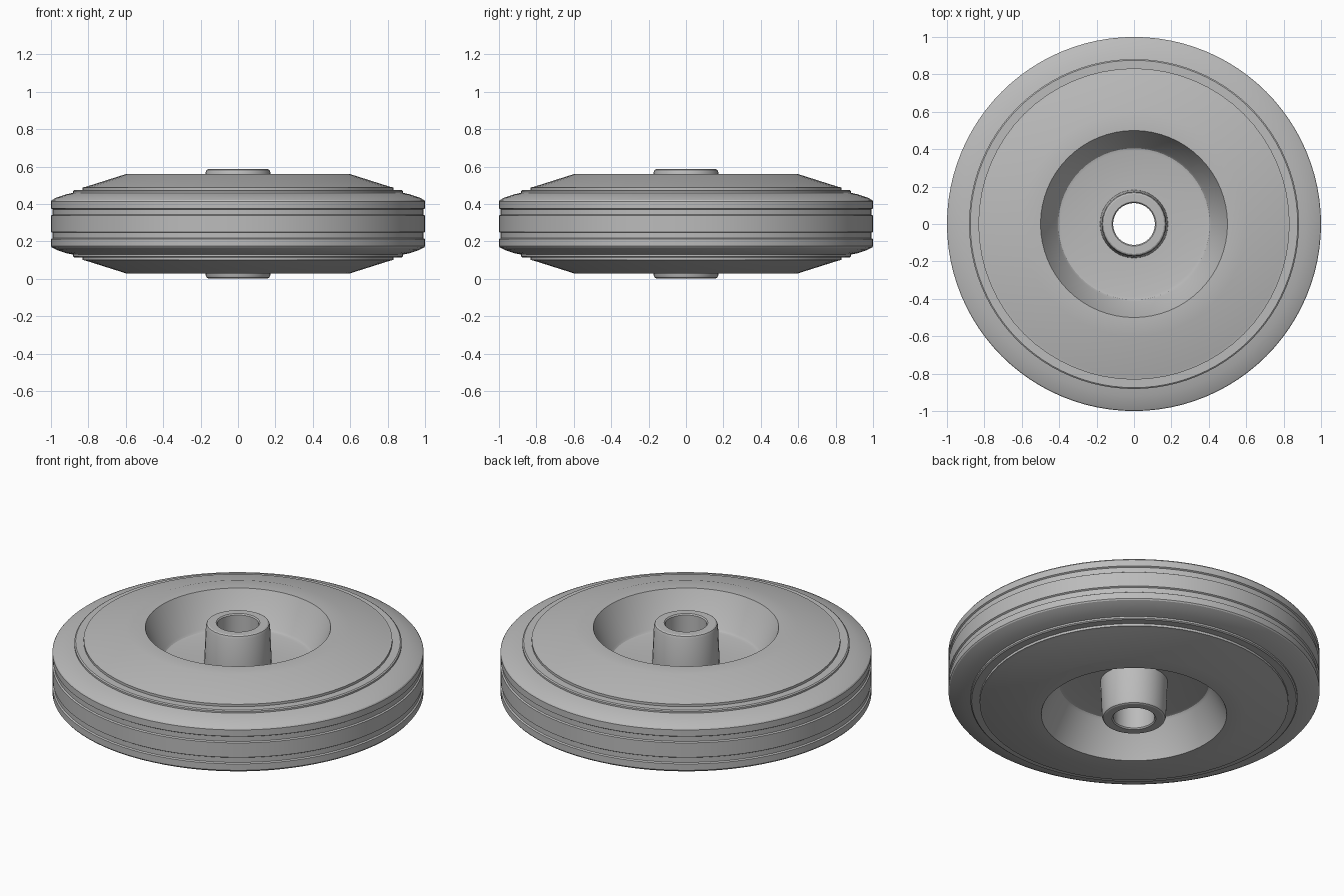
import bpy
import bmesh
import math

MID = 0.295  # height of the wheel's plane of symmetry

cube = bpy.data.objects.get("Cube")
if cube:
    bpy.data.objects.remove(cube, do_unlink=True)

grey = bpy.data.materials.new("mid grey")
grey.use_nodes = True
colour = (0.5, 0.5, 0.5, 1)
grey.diffuse_color = colour
grey.node_tree.nodes["Principled BSDF"].inputs["Base Color"].default_value = colour


def revolve(name, half, segments):
    """Mirror an upper half profile (radius, height) and spin it into a ring."""
    profile = half + [(r, 2 * MID - z) for r, z in reversed(half)]
    bm = bmesh.new()
    rings = []
    for i in range(segments):
        a = math.tau * i / segments
        rings.append([bm.verts.new((r * math.cos(a), r * math.sin(a), z))
                      for r, z in profile])
    n = len(profile)
    for i in range(segments):
        here, after = rings[i], rings[(i + 1) % segments]
        for j in range(n):
            k = (j + 1) % n
            bm.faces.new((here[j], after[j], after[k], here[k]))
    bmesh.ops.recalc_face_normals(bm, faces=bm.faces)
    mesh = bpy.data.meshes.new(name)
    bm.to_mesh(mesh)
    bm.free()
    mesh.materials.append(grey)
    obj = bpy.data.objects.new(name, mesh)
    bpy.context.collection.objects.link(obj)
    bpy.ops.object.select_all(action='DESELECT')
    obj.select_set(True)
    bpy.context.view_layer.objects.active = obj
    bpy.ops.object.shade_smooth_by_angle(angle=math.radians(25))


# Tyre with shoulder chamfers and two shallow tread grooves
revolve("tyre", [(0.78, 0.475), (0.875, 0.475), (0.882, 0.47), (0.882, 0.46),
                 (0.92, 0.452), (0.97, 0.435), (0.995, 0.422), (1.0, 0.415),
                 (1.0, 0.377), (0.992, 0.372), (0.992, 0.343),
                 (1.0, 0.338)], 96)

# Wheel disc with a sloped outer face and a deep dish
revolve("wheel_disc", [(0.15, 0.36), (0.39, 0.36), (0.405, 0.364),
                       (0.415, 0.375), (0.5, 0.56), (0.6, 0.56),
                       (0.815, 0.492), (0.832, 0.489), (0.832, 0.465)], 64)

# Tapered hub sleeve with an open bore
revolve("hub", [(0.112, 0.58), (0.118, 0.587), (0.16, 0.587), (0.168, 0.583),
                (0.173, 0.57), (0.182, 0.36)], 32)
